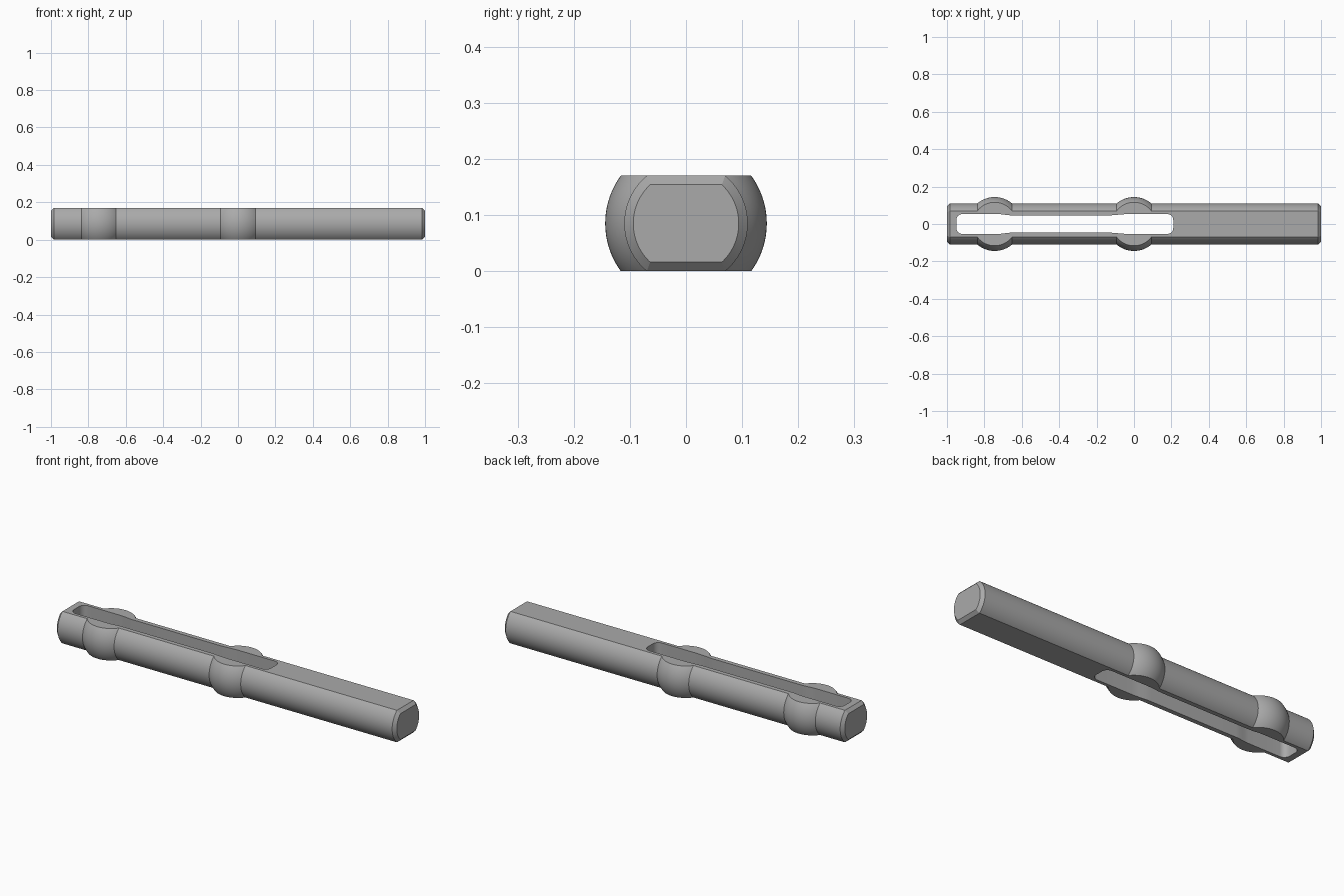
import bpy, bmesh, math
from mathutils import Matrix, Vector

if "Cube" in bpy.data.objects:
    bpy.data.objects.remove(bpy.data.objects["Cube"], do_unlink=True)

R, BALL, HALF_H, CH = 0.11, 0.144, 0.085, 0.016
SEGMENTS = 128

steel = bpy.data.materials.new("grey steel")
steel.use_nodes = True
GREY = (0.4, 0.4, 0.4, 1)
steel.diffuse_color = GREY
steel.node_tree.nodes["Principled BSDF"].inputs["Base Color"].default_value = GREY


def new_object(name, bm):
    bmesh.ops.recalc_face_normals(bm, faces=bm.faces)
    mesh = bpy.data.meshes.new(name)
    bm.to_mesh(mesh)
    bm.free()
    mesh.materials.append(steel)
    obj = bpy.data.objects.new(name, mesh)
    bpy.context.collection.objects.link(obj)
    return obj


def prism(name, points, offset):
    """Extrude a closed outline along the offset vector."""
    bm = bmesh.new()
    face = bm.faces.new([bm.verts.new(p) for p in points])
    top = bmesh.ops.extrude_face_region(bm, geom=[face])["geom"]
    bmesh.ops.translate(bm, vec=offset,
                        verts=[v for v in top if isinstance(v, bmesh.types.BMVert)])
    return new_object(name, bm)


def cut(target, cutter, operation):
    """Apply a boolean and drop the cutter."""
    mod = target.modifiers.new("cut", 'BOOLEAN')
    mod.operation, mod.solver, mod.object = operation, 'EXACT', cutter
    bpy.context.view_layer.objects.active = target
    bpy.ops.object.modifier_apply(modifier=mod.name)
    bpy.data.objects.remove(cutter, do_unlink=True)


# Round bar with two spherical swellings, turned around the x axis
profile = [(-1, R - CH), (-1 + CH, R)]
spread = math.acos(R / BALL)
for centre in (-0.745, 0):
    for i in range(17):
        a = spread * (i / 8 - 1)
        profile.append((centre + BALL * math.sin(a), BALL * math.cos(a)))
profile += [(1 - CH, R), (1, R - CH)]

bm = bmesh.new()
rings = []
for x, r in profile:
    angles = [2 * math.pi * k / SEGMENTS for k in range(SEGMENTS)]
    rings.append([bm.verts.new((x, r * math.cos(a), HALF_H + r * math.sin(a))) for a in angles])
for a, b in zip(rings, rings[1:]):
    for k in range(SEGMENTS):
        n = (k + 1) % SEGMENTS
        bm.faces.new((a[k], a[n], b[n], b[k]))
bm.faces.new(rings[0])
bm.faces.new(rings[-1])
pin = new_object("slotted_pin", bm)

# Flats on the top and bottom, with chamfered ends
e = 0.02  # the slab overshoots the ends along the chamfer slope
slab = [(-1 - e, CH + e), (-1 + CH, 0), (1 - CH, 0), (1 + e, CH + e)]
slab += [(x, 2 * HALF_H - z) for x, z in reversed(slab)]
cut(pin, prism("flats", [(x, -0.3, z) for x, z in slab], (0, 0.6, 0)), 'INTERSECT')

# Through slot: rounded corners and a slightly narrower waist
X0, X1, WIDE, NARROW, CORNER = -0.95, 0.21, 0.053, 0.046, 0.032


def ease(x_from, x_to, w_from, w_to):
    return [(x_from + (x_to - x_from) * i / 8,
             w_from + (w_to - w_from) * (1 - math.cos(math.pi * i / 8)) / 2) for i in range(9)]


quarter = [i * math.pi / 16 for i in range(9)]
upper = [(X0 + CORNER * (1 - math.cos(a)), WIDE - CORNER * (1 - math.sin(a))) for a in quarter]
upper += ease(-0.73, -0.65, WIDE, NARROW) + ease(-0.14, -0.03, NARROW, WIDE)
upper += [(X1 - CORNER * (1 - math.sin(a)), WIDE - CORNER * (1 - math.cos(a))) for a in quarter]
outline = upper + [(x, -y) for x, y in reversed(upper)]
cut(pin, prism("slot", [(x, y, -0.1) for x, y in outline], (0, 0, 0.4)), 'DIFFERENCE')

# Smooth the round surfaces, keep the edges sharp
bpy.ops.object.select_all(action='DESELECT')
pin.select_set(True)
bpy.context.view_layer.objects.active = pin
bpy.ops.object.shade_smooth_by_angle(angle=math.radians(25))
